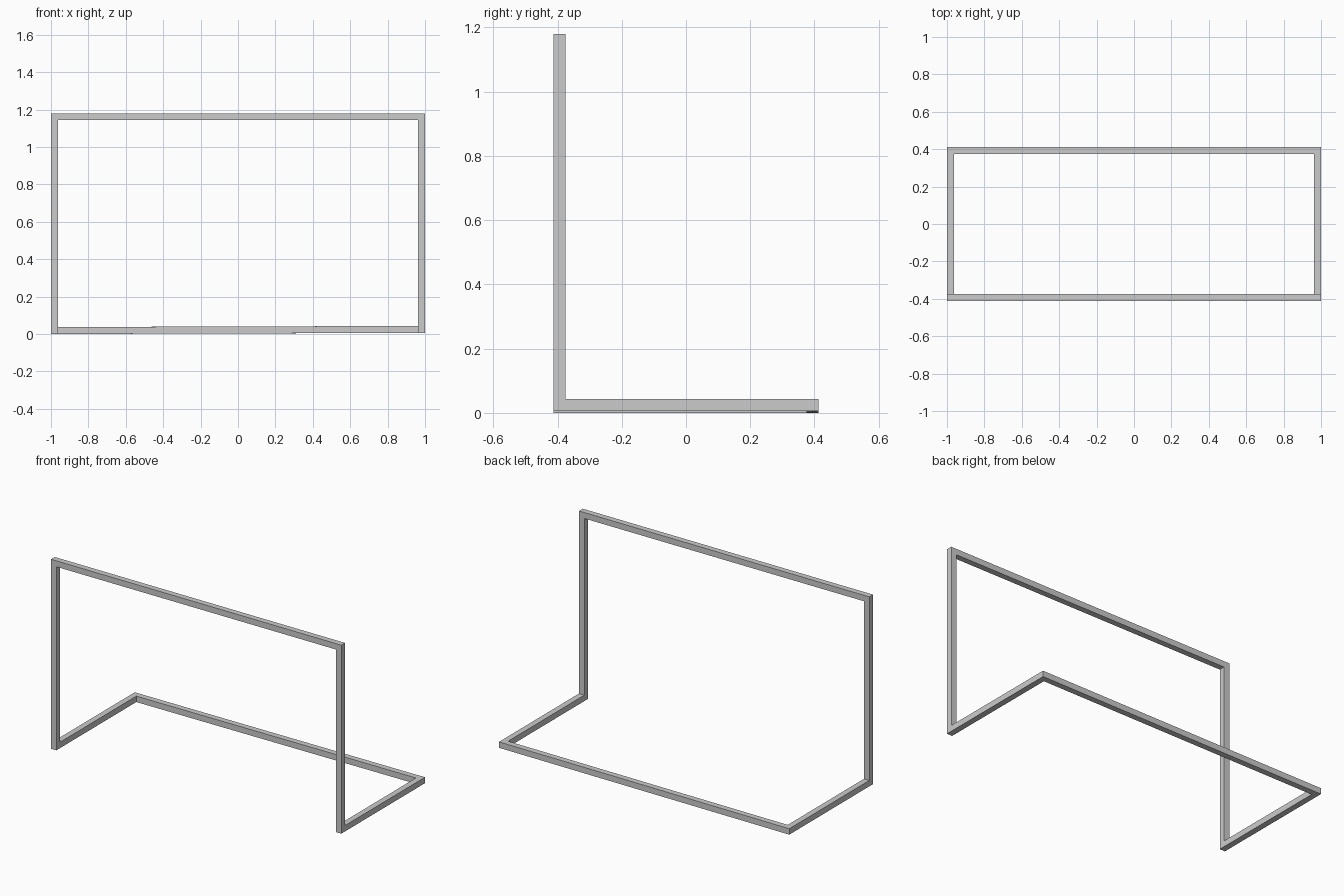
import bpy, bmesh
from mathutils import Vector

if "Cube" in bpy.data.objects:
    bpy.data.objects.remove(bpy.data.objects["Cube"])

H = 0.0185                 # half thickness of the square bar
X, Y = 1 - H, 0.412 - H    # centre lines of the bars
TOP, LIFT = 1.18 - H, 0.006  # the right foot sits slightly higher

# closed path: posts, crossbar, side runners, back bar
path = [Vector(p) for p in (
    (-X, -Y, H), (-X, -Y, TOP), (X, -Y, TOP),
    (X, -Y, H + LIFT), (X, Y, H + LIFT), (-X, Y, H))]
dirs = [Vector(d) for d in (
    (0, 0, 1), (1, 0, 0), (0, 0, -1), (0, 1, 0), (-1, 0, 0), (0, -1, 0))]

# square bars with mitred ends
bm = bmesh.new()
n = len(path)
for i, d in enumerate(dirs):
    before, after = dirs[i - 1], dirs[(i + 1) % n]
    u = Vector((d.y, d.z, d.x))
    v = d.cross(u)
    rings = ([], [])
    for s, t in ((-1, -1), (1, -1), (1, 1), (-1, 1)):
        o = (u * s + v * t) * H
        rings[0].append(bm.verts.new(path[i] + o - d * o.dot(before)))
        rings[1].append(bm.verts.new(path[(i + 1) % n] + o - d * o.dot(after)))
    for k in range(4):
        m = (k + 1) % 4
        bm.faces.new((rings[0][k], rings[0][m], rings[1][m], rings[1][k]))

# weld the corners into one continuous frame
bmesh.ops.remove_doubles(bm, verts=bm.verts[:], dist=0.0005)
bmesh.ops.recalc_face_normals(bm, faces=bm.faces[:])
mesh = bpy.data.meshes.new("goal_frame")
bm.to_mesh(mesh)
bm.free()
bpy.context.collection.objects.link(bpy.data.objects.new("goal_frame", mesh))
